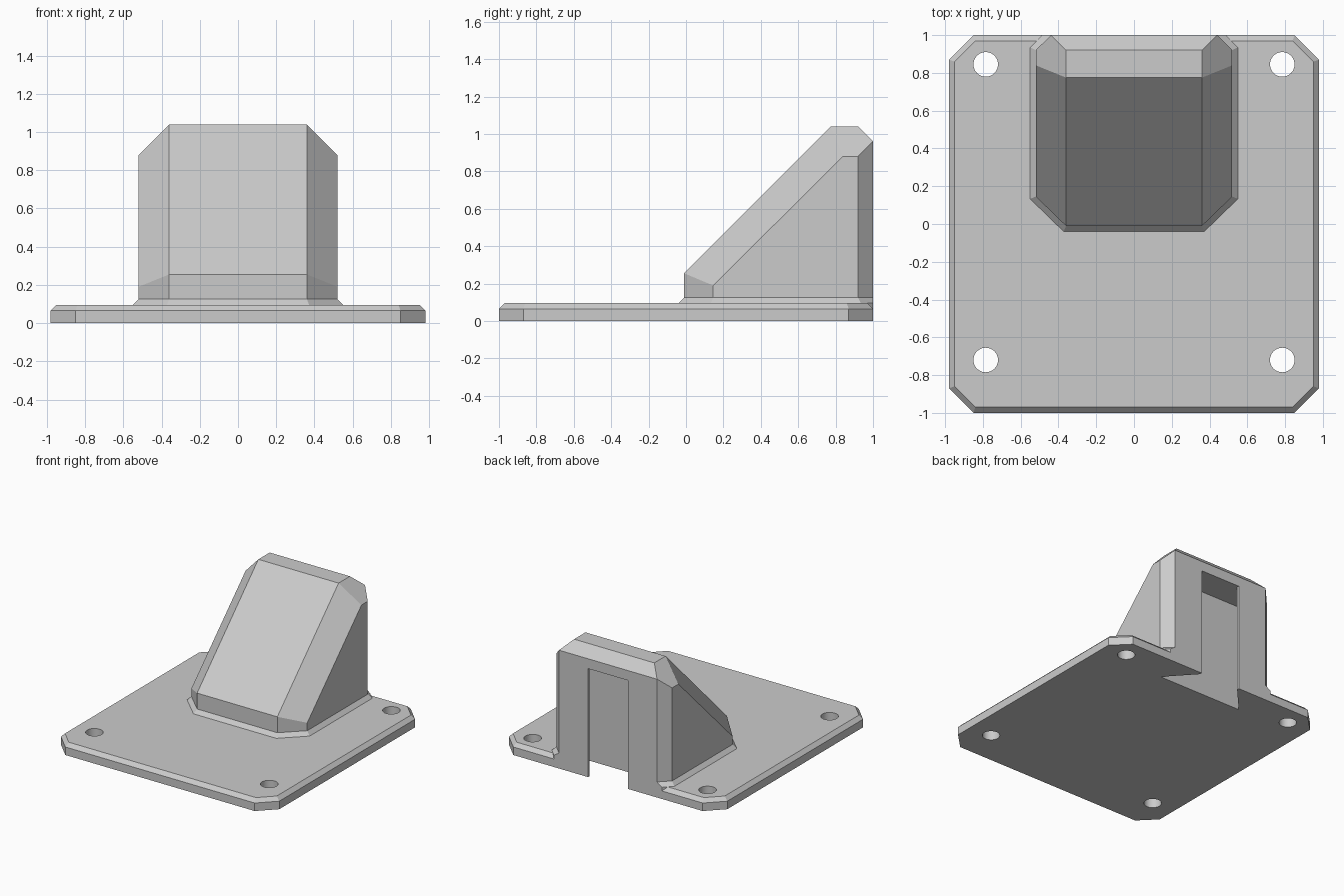
import bpy, bmesh, math

if "Cube" in bpy.data.objects:
    bpy.data.objects.remove(bpy.data.objects["Cube"], do_unlink=True)

grey = bpy.data.materials.new("plain_grey")
grey.use_nodes = True
grey.diffuse_color = (0.6, 0.6, 0.6, 1)
grey.node_tree.nodes["Principled BSDF"].inputs["Base Color"].default_value = (0.6, 0.6, 0.6, 1)


def finish(name, bm):
    bmesh.ops.recalc_face_normals(bm, faces=bm.faces)
    mesh = bpy.data.meshes.new(name)
    bm.to_mesh(mesh)
    bm.free()
    mesh.materials.append(grey)
    obj = bpy.data.objects.new(name, mesh)
    bpy.context.collection.objects.link(obj)
    return obj


def mirrored_hull(name, points):
    """Convex solid around points given for the +x half only."""
    bm = bmesh.new()
    for x, y, z in points:
        bm.verts.new((x, y, z))
        bm.verts.new((-x, y, z))
    result = bmesh.ops.convex_hull(bm, input=bm.verts)
    loose = [v for v in result["geom_interior"] if isinstance(v, bmesh.types.BMVert)]
    bmesh.ops.delete(bm, geom=loose, context="VERTS")
    bmesh.ops.dissolve_limit(bm, angle_limit=math.radians(2), verts=bm.verts, edges=bm.edges)
    return finish(name, bm)


def prism(name, outline, bottom, top):
    bm = bmesh.new()
    face = bm.faces.new([bm.verts.new((x, y, bottom)) for x, y in outline])
    grown = bmesh.ops.extrude_face_region(bm, geom=[face])["geom"]
    moved = [v for v in grown if isinstance(v, bmesh.types.BMVert)]
    bmesh.ops.translate(bm, verts=moved, vec=(0, 0, top - bottom))
    return finish(name, bm)


def at_height(outline, z):
    return [(x, y, z) for x, y in outline]


def cut(obj, cutter):
    mod = obj.modifiers.new("cut", "BOOLEAN")
    mod.operation = "DIFFERENCE"
    mod.solver = "EXACT"
    mod.object = cutter
    bpy.context.view_layer.objects.active = obj
    bpy.ops.object.modifier_apply(modifier=mod.name)


# Base plate with clipped corners and a bevelled top edge
RIM, TOP = 0.065, 0.095
edge = [(0.85, 1), (0.98, 0.87), (0.98, -0.87), (0.85, -1)]
inset = [(0.84, 0.97), (0.95, 0.86), (0.95, -0.86), (0.84, -0.97)]
plate = mirrored_hull("base_plate",
                      at_height(edge, 0) + at_height(edge, RIM) + at_height(inset, TOP))

# Sloped housing with chamfered edges
foot = [(0.36, -0.01), (0.52, 0.145), (0.52, 0.92), (0.44, 1)]
ridge = [(0.36, -0.01, 0.255), (0.36, 0.775, 1.04), (0.36, 0.92, 1.04)]
side = [(0.52, 0.145, 0.19), (0.52, 0.84, 0.88), (0.52, 0.92, 0.88)]
housing = mirrored_hull("sloped_housing",
                        at_height(foot, RIM) + ridge + side + [(0.44, 1, 0.96)])

# Bevelled collar where the housing meets the plate
skirt = [(0.372, -0.04), (0.55, 0.133), (0.55, 0.935), (0.485, 1)]
collar = mirrored_hull("housing_collar",
                       at_height(skirt, RIM) + at_height(skirt, TOP) + at_height(foot, 0.126))

# Dovetail channel open at the back and underneath
half = [(0.18, 1.1), (0.18, 0.98), (0.38, 0.76)]
channel = prism("channel_cutter", half + [(-x, y) for x, y in reversed(half)], -0.1, 0.88)
channel.hide_render = True
for part in (plate, housing, collar):
    cut(part, channel)
bpy.data.objects.remove(channel, do_unlink=True)

# Four mounting holes
for x in (-0.785, 0.785):
    for y in (-0.72, 0.845):
        ring = [(x + 0.065 * math.cos(math.tau * i / 48), y + 0.065 * math.sin(math.tau * i / 48))
                for i in range(48)]
        drill = prism("hole_cutter", ring, -0.1, 0.2)
        drill.hide_render = True
        cut(plate, drill)
        bpy.data.objects.remove(drill, do_unlink=True)

# Round the hole walls only
bpy.ops.object.select_all(action="DESELECT")
plate.select_set(True)
bpy.context.view_layer.objects.active = plate
bpy.ops.object.shade_smooth_by_angle(angle=math.radians(20))
